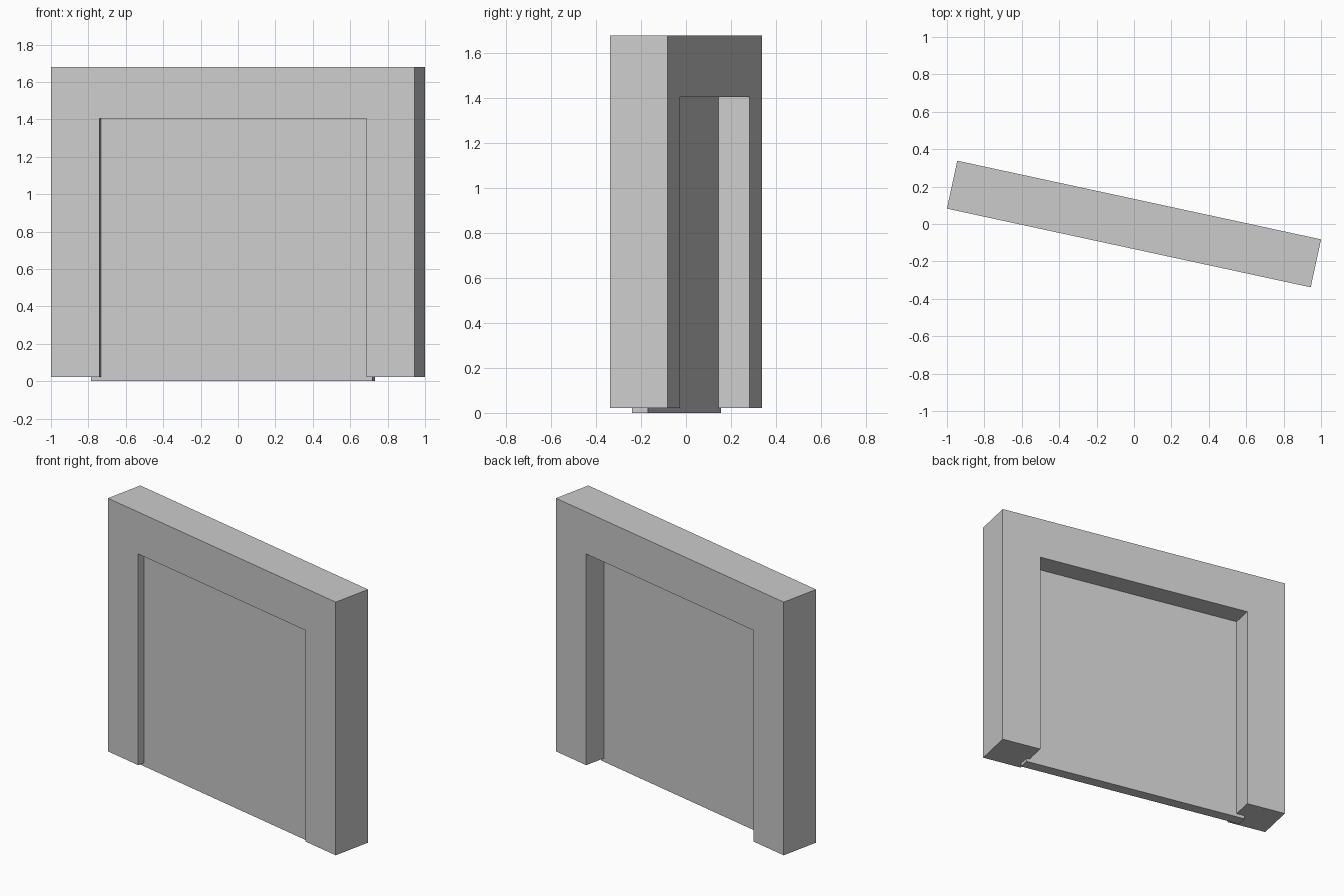
import bpy, bmesh, math
from mathutils import Matrix

if "Cube" in bpy.data.objects:
    bpy.data.objects.remove(bpy.data.objects["Cube"])

TURN = Matrix.Rotation(math.radians(-12.2), 4, 'Z')


def extrude_profile(name, pts, y0, y1):
    """Extrude an x/z outline from y0 to y1, then turn it with the whole model."""
    bm = bmesh.new()
    face = bm.faces.new([bm.verts.new((x, y0, z)) for x, z in pts])
    ext = bmesh.ops.extrude_face_region(bm, geom=[face])
    verts = [g for g in ext['geom'] if isinstance(g, bmesh.types.BMVert)]
    bmesh.ops.translate(bm, verts=verts, vec=(0, y1 - y0, 0))
    bmesh.ops.recalc_face_normals(bm, faces=bm.faces)
    bm.transform(TURN)
    mesh = bpy.data.meshes.new(name)
    bm.to_mesh(mesh)
    bm.free()
    obj = bpy.data.objects.new(name, mesh)
    bpy.context.collection.objects.link(obj)
    return obj


# Door surround: two jambs and a lintel in one piece
half, inner, bottom, lintel, top = 0.995, 0.73, 0.022, 1.405, 1.68
right = [(inner, lintel), (inner, bottom), (half, bottom), (half, top)]
left = [(-x, z) for x, z in reversed(right)]
extrude_profile("door_frame", right + left, -0.131, 0.131)

# Door panel, set into the surround and reaching the ground
extrude_profile("door_panel",
                [(-0.785, 0), (0.753, 0), (0.753, 1.44), (-0.785, 1.44)],
                -0.084, -0.011)
